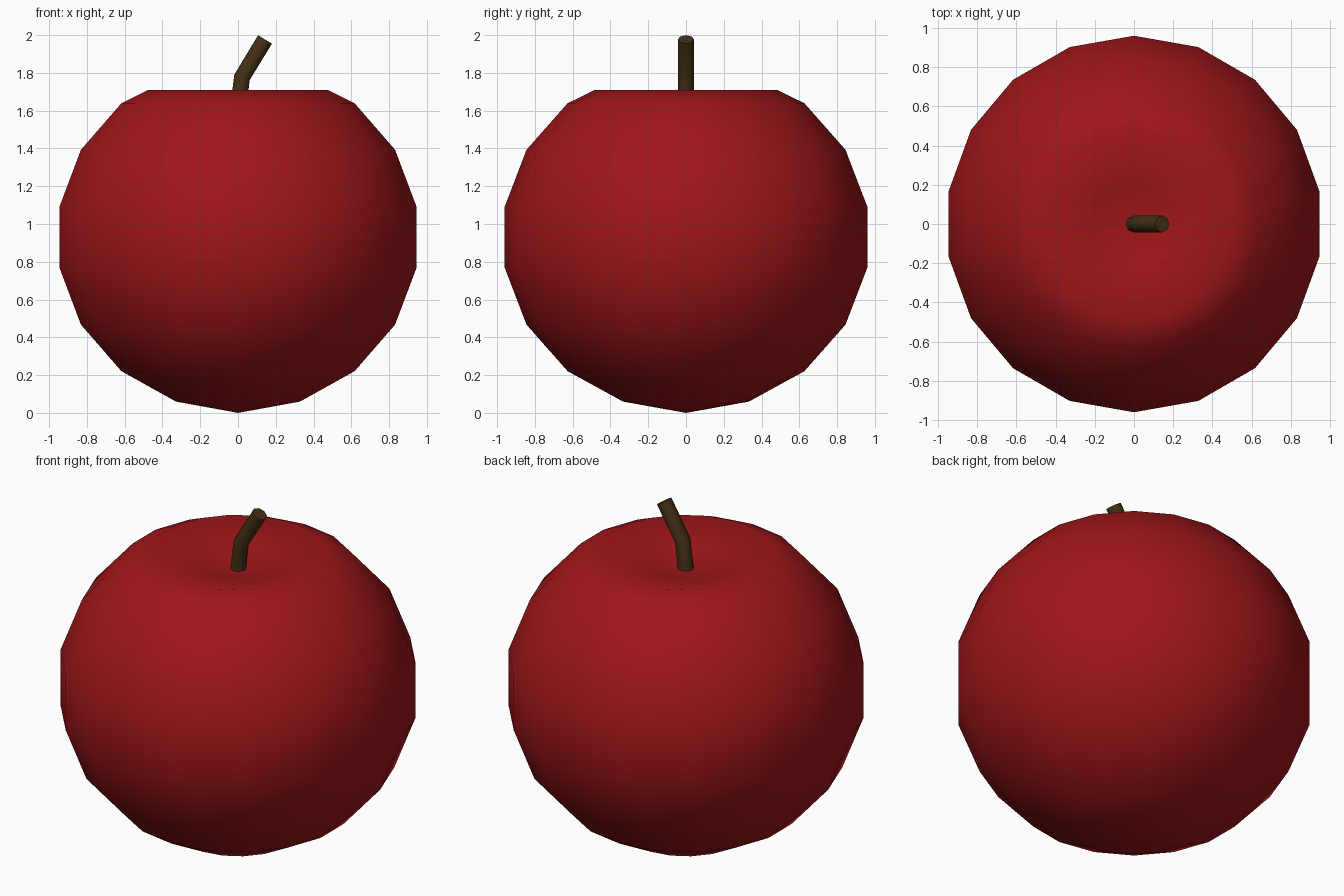
import bpy, bmesh
from math import sin, cos, radians, tau
from mathutils import Vector

if "Cube" in bpy.data.objects:
    bpy.data.objects.remove(bpy.data.objects["Cube"])


def finish(name, bm, color, angle):
    bmesh.ops.recalc_face_normals(bm, faces=bm.faces)
    mesh = bpy.data.meshes.new(name)
    bm.to_mesh(mesh)
    bm.free()
    obj = bpy.data.objects.new(name, mesh)
    bpy.context.collection.objects.link(obj)
    mat = bpy.data.materials.new(name + "_color")
    mat.diffuse_color = color
    mat.use_nodes = True
    mat.node_tree.nodes["Principled BSDF"].inputs["Base Color"].default_value = mat.diffuse_color
    mesh.materials.append(mat)
    bpy.ops.object.select_all(action='DESELECT')
    obj.select_set(True)
    bpy.context.view_layer.objects.active = obj
    bpy.ops.object.shade_smooth_by_angle(angle=radians(angle))


def bridge(bm, a, b):
    n = len(a)
    for i in range(n):
        bm.faces.new((a[i], a[(i + 1) % n], b[(i + 1) % n], b[i]))


def fan(bm, ring, z):
    tip = bm.verts.new((0, 0, z))
    for i in range(len(ring)):
        bm.faces.new((ring[i], ring[(i + 1) % len(ring)], tip))


# Fruit: 18-sided globe whose upper rings dip into a hollow
SIDES = 18
profile = [(0.975 * cos(radians(t)), 0.93 + 0.926 * sin(radians(t)))
           for t in range(-70, 51, 20)]
profile += [(0.482, 1.71), (0.20, 1.645)]
bm = bmesh.new()
rings = [[bm.verts.new((r * sin(tau * i / SIDES), r * cos(tau * i / SIDES), z))
          for i in range(SIDES)] for r, z in profile]
for a, b in zip(rings, rings[1:]):
    bridge(bm, a, b)
fan(bm, rings[0], 0.0)
fan(bm, rings[-1], 1.61)
finish("apple_body", bm, (0.35, 0.008, 0.01, 1), 60)

# Stem: bent 8-sided rod; each section is (centre, tilt direction)
bm = bmesh.new()
sections = [((0, 0, 1.60), (0.10, 0, 1)),
            ((0.021, 0, 1.776), (0.34, 0, 1)),
            ((0.143, 0, 1.977), (0.61, 0, 1))]
rings = []
for centre, direction in sections:
    up = Vector(direction).normalized()
    side = Vector((0, 1, 0))
    across = side.cross(up)
    rings.append([bm.verts.new(Vector(centre) + 0.043 * (
        across * cos(tau * i / 8) + side * sin(tau * i / 8))) for i in range(8)])
for a, b in zip(rings, rings[1:]):
    bridge(bm, a, b)
bm.faces.new(rings[0])
bm.faces.new(rings[-1])
finish("stem", bm, (0.06, 0.03, 0.008, 1), 50)
